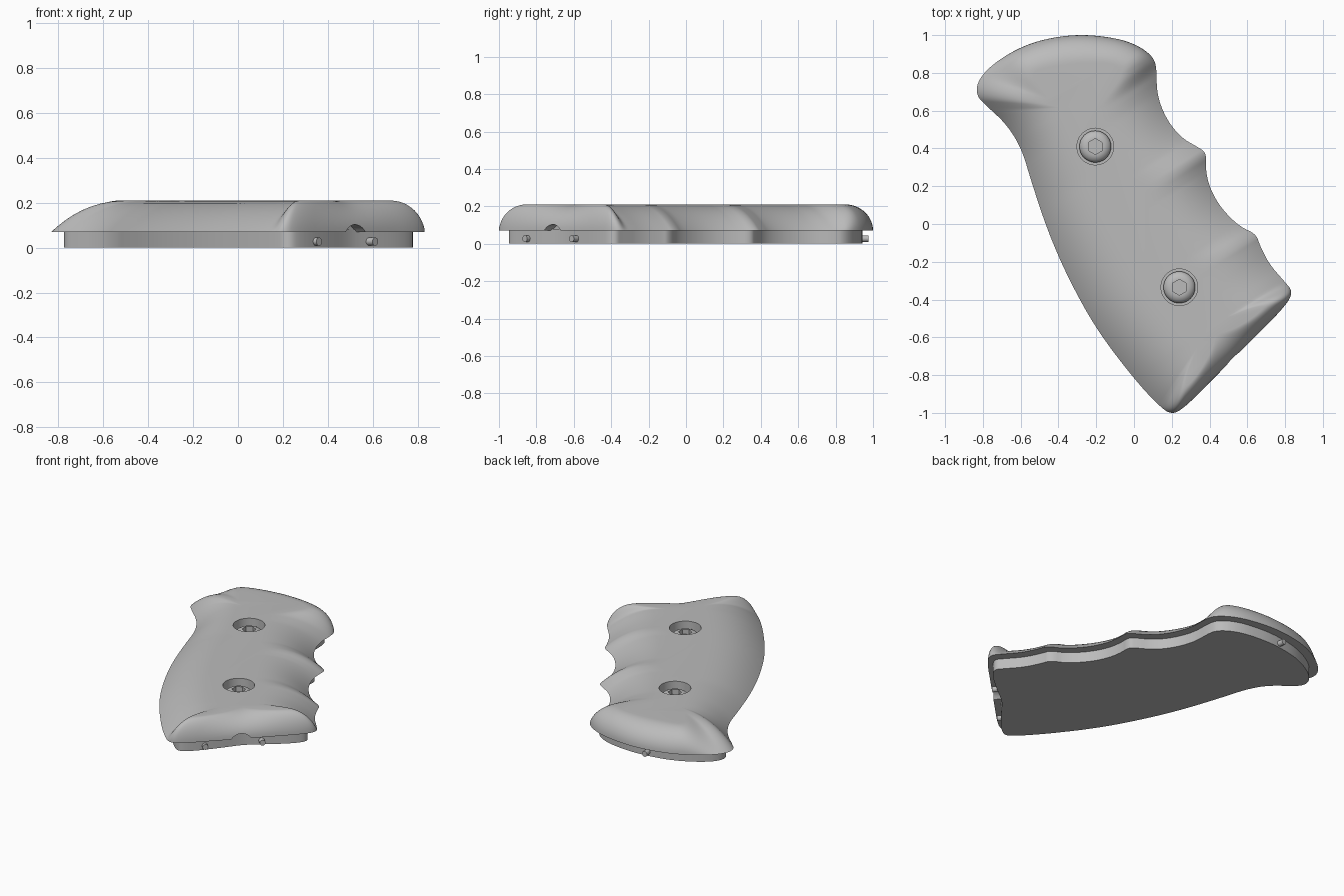
import bpy
import bmesh
from math import cos, sin, pi, radians
from mathutils import Vector

cube = bpy.data.objects.get("Cube")
if cube:
    bpy.data.objects.remove(cube)

grey = bpy.data.materials.new("matte grey")
grey.use_nodes = True
grey.diffuse_color = (0.5, 0.5, 0.5, 1)
grey.node_tree.nodes["Principled BSDF"].inputs["Base Color"].default_value = (0.5, 0.5, 0.5, 1)

LIP, TOP = 0.07, 0.21
FLOOR = 0.13
SPINE_A, SPINE_B = Vector((-0.33, 0.62)), Vector((0.4, -0.55))


def loft(name, rings):
    """Closed solid through a stack of rings with the same point count."""
    bm = bmesh.new()
    loops = [[bm.verts.new(p) for p in ring] for ring in rings]
    n = len(loops[0])
    for low, high in zip(loops, loops[1:]):
        for i in range(n):
            j = (i + 1) % n
            bm.faces.new((low[i], low[j], high[j], high[i]))
    bm.faces.new(loops[0][::-1])
    bm.faces.new(loops[-1])
    bmesh.ops.recalc_face_normals(bm, faces=bm.faces)
    mesh = bpy.data.meshes.new(name)
    bm.to_mesh(mesh)
    bm.free()
    mesh.materials.append(grey)
    ob = bpy.data.objects.new(name, mesh)
    bpy.context.collection.objects.link(ob)
    return ob


def circle(center, r, z, sides=48):
    angles = [pi / 2 + 2 * pi * i / sides for i in range(sides)]
    return [(center[0] + r * cos(a), center[1] + r * sin(a), z) for a in angles]


def rod(name, start, direction, length, r, z, sides=32):
    """Horizontal cylinder running from start along direction."""
    d = Vector(direction).normalized()
    side = Vector((-d.y, d.x))
    rings = []
    for step in (0, length):
        c = Vector(start) + d * step
        ring = []
        for i in range(sides):
            a = 2 * pi * i / sides
            p = c + side * r * cos(a)
            ring.append((p.x, p.y, z + r * sin(a)))
        rings.append(ring)
    return loft(name, rings)


def activate(ob):
    bpy.ops.object.select_all(action="DESELECT")
    ob.select_set(True)
    bpy.context.view_layer.objects.active = ob


def cut(ob, cutter):
    activate(ob)
    mod = ob.modifiers.new("cut", "BOOLEAN")
    mod.operation, mod.solver, mod.object = "DIFFERENCE", "EXACT", cutter
    bpy.ops.object.modifier_apply(modifier=mod.name)
    bpy.data.objects.remove(cutter)


def smooth(ob, angle=35):
    activate(ob)
    bpy.ops.object.shade_smooth_by_angle(angle=radians(angle))


def ramp(x, a, b):
    t = min(1, max(0, (x - a) / (b - a)))
    return t * t * (3 - 2 * t)


# Grip outline: butt, finger grooves, flared crown, back strap
outline = [Vector(p) for p in (
    (.13, -.97), (.2, -1.02), (.27, -.98), (.4, -.85), (.53, -.72), (.67, -.58), (.8, -.45),
    (.85, -.37), (.8, -.31), (.72, -.22), (.67, -.12), (.65, -.06), (.56, -.02),
    (.46, .08), (.4, .19), (.38, .29), (.385, .37), (.34, .4), (.25, .45),
    (.17, .55), (.12, .68), (.12, .82), (.1, .88), (.02, .94), (-.1, .98),
    (-.3, 1), (-.5, .97), (-.65, .91), (-.78, .82), (-.84, .74), (-.84, .67),
    (-.79, .62), (-.68, .52), (-.6, .39), (-.55, .22), (-.46, -.05), (-.35, -.3),
    (-.2, -.57), (0, -.83))]
for _ in range(3):
    rounded = []
    for a, b in zip(outline, outline[1:] + outline[:1]):
        rounded += [a.lerp(b, 0.25), a.lerp(b, 0.75)]
    outline = rounded

# Refit the rounded outline to the overall size
for axis, half in ((0, 0.832), (1, 1.0)):
    lo, hi = min(p[axis] for p in outline), max(p[axis] for p in outline)
    for p in outline:
        p[axis] = ((p[axis] - lo) / (hi - lo) * 2 - 1) * half


def inward(p):
    """Vector from an outline point to the nearest point of the spine."""
    axis = SPINE_B - SPINE_A
    t = min(1, max(0, (p - SPINE_A).dot(axis) / axis.length_squared))
    return SPINE_A + axis * t - p


def dome_point(p, t):
    """Shallow curve on the long sides, tighter round on both ends."""
    end = max(ramp(p.x - p.y, 1.1, 1.23), ramp(p.y, 0.78, 0.93))
    d = inward(p)
    width = min(0.36 + (0.15 - 0.36) * end, 0.85 * d.length)
    q = p + d.normalized() * width * t
    shape = (1 - (1 - t) ** (2.4 - 0.4 * end)) ** (1 - 0.5 * end)
    return (q.x, q.y, LIP + (TOP - LIP) * shape)


# Domed upper shell
steps = 12
shell = loft("grip_shell", [
    [dome_point(p, 1 - cos(pi / 2 * k / steps)) for p in outline]
    for k in range(steps + 1)])

# Inset mounting plate under the shell
base = [p + inward(p).normalized() * 0.058 for p in outline]
plate = loft("mounting_plate", [[(p.x, p.y, z) for p in base] for z in (0, LIP + 0.01)])
smooth(plate)

# Arched notch in the butt end
cut(shell, rod("notch_cutter", (0.48, -0.67), (1, -1), 0.2, 0.075, 0.028))

# Recessed socket screws
for label, center in (("upper", (-0.205, 0.41)), ("lower", (0.24, -0.335))):
    cut(shell, loft("recess_cutter", [circle(center, 0.097, z) for z in (FLOOR, TOP + 0.1)]))
    profile = ((0.084, FLOOR - 0.01), (0.084, 0.152), (0.08, 0.162),
               (0.071, 0.172), (0.058, 0.179), (0.046, 0.182))
    head = loft(label + "_screw", [circle(center, r, z) for r, z in profile])
    cut(head, loft("hex_cutter", [circle(center, 0.042, z, 6) for z in (0.15, 0.25)]))
    smooth(head)
smooth(shell)

# Locating pins on both ends of the plate
pins = (("front_pin", (0.33, -0.83), (1, -1)), ("rear_pin", (0.58, -0.58), (1, -1)),
        ("crown_pin", (-0.37, 0.93), (-0.1, 1)))
for name, start, direction in pins:
    smooth(rod(name, start, direction, 0.045, 0.018, 0.027, 16))
